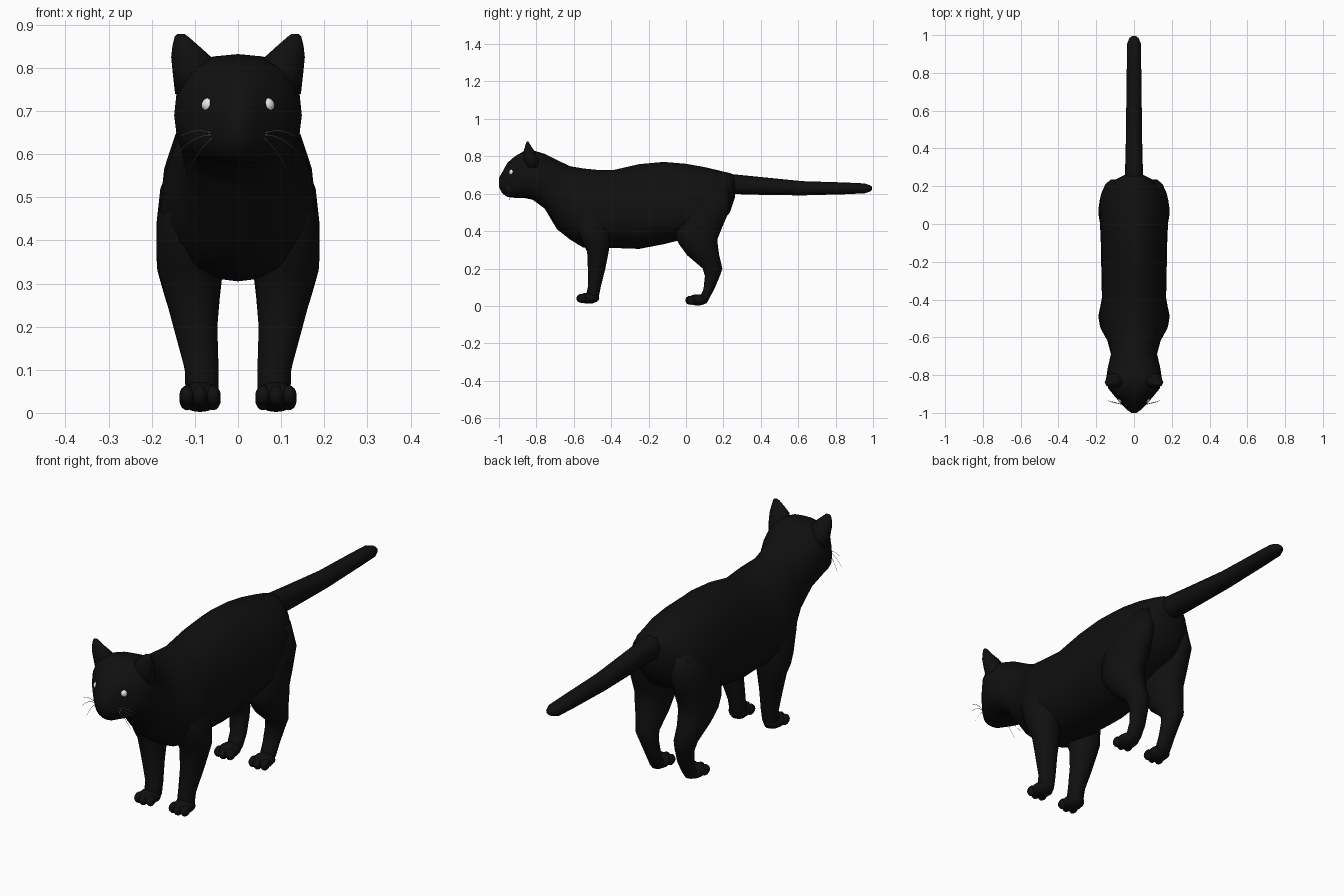
import bpy, bmesh, math
from mathutils import Matrix, Vector


def material(name, rgb):
    m = bpy.data.materials.new(name)
    m.diffuse_color = (*rgb, 1)
    return m


FUR = material("black fur", (0.005, 0.005, 0.005))
EYE = material("pale eye", (0.8, 0.8, 0.78))
WHISKER = material("whisker grey", (0.5, 0.5, 0.5))


def finish(name, bm, mat, mirror=False):
    bmesh.ops.recalc_face_normals(bm, faces=bm.faces)
    me = bpy.data.meshes.new(name)
    bm.to_mesh(me)
    bm.free()
    me.materials.append(mat)
    for p in me.polygons:
        p.use_smooth = True
    ob = bpy.data.objects.new(name, me)
    bpy.context.collection.objects.link(ob)
    if mirror:
        ob.modifiers.new("mirror", "MIRROR")
    return ob


def loft(bm, rings):
    loops = [[bm.verts.new(p) for p in r] for r in rings]
    for a, b in zip(loops, loops[1:]):
        for i in range(len(a)):
            j = (i + 1) % len(a)
            bm.faces.new((a[i], a[j], b[j], b[i]))
    bm.faces.new(loops[0])
    bm.faces.new(loops[-1])


def spow(v, e):
    return math.copysign(abs(v) ** e, v)


def section(y, low, mid, high, w, n=2.0, seg=20):
    # upright ring whose upper and lower halves have their own height
    pts = []
    for i in range(seg):
        a = 2 * math.pi * i / seg
        s = spow(math.sin(a), 2 / n)
        pts.append((w * spow(math.cos(a), 2 / n), y,
                    mid + s * (high - mid if s > 0 else mid - low)))
    return pts


def level(z, x0, x1, y0, y1, seg=14):
    # flat ring given by its limits in x and y
    return [((x0 + x1) / 2 + (x1 - x0) / 2 * math.cos(2 * math.pi * i / seg),
             (y0 + y1) / 2 + (y1 - y0) / 2 * math.sin(2 * math.pi * i / seg), z)
            for i in range(seg)]


def ball(bm, centre, size, seg=12):
    bmesh.ops.create_uvsphere(bm, u_segments=seg, v_segments=8, radius=1,
                              matrix=Matrix.Translation(centre) @ Matrix.Diagonal((*size, 1)))


# head, neck and trunk in one skin: y, low, widest, high, half width, squareness
bm = bmesh.new()
loft(bm, [section(*s) for s in [
    (-1.0, .635, .66, .685, .014),
    (-.985, .605, .655, .71, .035),
    (-.955, .582, .655, .765, .065, 2.2),
    (-.915, .578, .66, .80, .1, 2.3),
    (-.87, .578, .68, .826, .137, 2.5),
    (-.82, .568, .69, .832, .148, 2.5),
    (-.755, .52, .67, .813, .138, 2.3),
    (-.69, .41, .60, .78, .122),
    (-.62, .355, .52, .747, .14),
    (-.55, .312, .47, .735, .178),
    (-.47, .305, .45, .727, .184),
    (-.39, .31, .46, .726, .17),
    (-.25, .305, .46, .758, .173),
    (-.12, .33, .47, .77, .175),
    (0, .36, .48, .76, .18),
    (.1, .40, .50, .742, .176),
    (.185, .44, .54, .722, .148),
    (.235, .50, .60, .71, .10),
    (.262, .58, .64, .70, .045)]])
finish("body_and_head", bm, FUR)

# tail
bm = bmesh.new()
loft(bm, [section(y, lo, (lo + hi) / 2, hi, w, 2.2, 12) for y, lo, hi, w in [
    (.18, .60, .71, .055), (.26, .598, .703, .048), (.4, .594, .689, .044),
    (.62, .591, .667, .041), (.85, .597, .66, .038), (.955, .602, .655, .036),
    (.985, .612, .645, .024), (.995, .62, .636, .01)]])
finish("tail", bm, FUR)

# legs
for name, rings in {
    "front_leg": [
        (.54, .05, .15, -.57, -.42), (.46, .04, .187, -.6, -.40),
        (.38, .036, .189, -.575, -.40), (.33, .038, .187, -.55, -.405),
        (.29, .042, .174, -.53, -.412), (.2, .048, .15, -.526, -.43),
        (.1, .045, .123, -.526, -.455), (.05, .045, .122, -.535, -.465),
        (.02, .055, .115, -.53, -.475)],
    "hind_leg": [
        (.62, .05, .14, .04, .23), (.52, .03, .18, -.03, .24),
        (.44, .025, .189, -.06, .205), (.36, .03, .189, -.055, .172),
        (.33, .035, .187, -.04, .172), (.27, .042, .17, .005, .18),
        (.2, .048, .148, .088, .196), (.16, .048, .135, .1, .182),
        (.09, .046, .122, .093, .152), (.04, .048, .12, .07, .125),
        (.012, .06, .11, .06, .11)]}.items():
    bm = bmesh.new()
    loft(bm, [level(*r) for r in rings])
    finish(name, bm, FUR, True)

# paws with three toes each
for name, y, z in (("front_paw", -.52, .012), ("hind_paw", .062, .002)):
    bm = bmesh.new()
    ball(bm, (.088, y, z + .03), (.046, .056, .03))
    for k in (-1, 0, 1):
        ball(bm, (.088 + k * .03, y - .04 + abs(k) * .008, z + .028), (.018, .026, .024), 8)
    finish(name, bm, FUR, True)

# ears
bm = bmesh.new()
loft(bm, [level(*r, seg=10) for r in [
    (.74, .06, .146, -.86, -.78), (.785, .055, .151, -.868, -.788),
    (.825, .062, .155, -.87, -.805), (.852, .092, .152, -.862, -.826),
    (.872, .115, .147, -.855, -.838), (.878, .123, .142, -.85, -.842)]])
finish("ear", bm, FUR, True)

# eyes
bm = bmesh.new()
ball(bm, (.066, -.931, .714), (.019, .015, .017))
finish("eye", bm, EYE, True)

# whiskers: thin curved tubes sweeping outwards
bm = bmesh.new()
root = Vector((.05, -.958, .643))
for tip, lift in (((.132, -.94, .642), .012), ((.138, -.935, .605), .014), ((.112, -.945, .567), .012)):
    tip = Vector(tip)
    rings = []
    for i in range(6):
        t = i / 5
        c = root.lerp(tip, t) + Vector((0, 0, lift * 4 * t * (1 - t)))
        r = .0014 - .0007 * t
        rings.append([c + Vector((0, r * math.cos(a), r * math.sin(a)))
                      for a in (0, math.pi / 2, math.pi, 1.5 * math.pi)])
    loft(bm, rings)
finish("whiskers", bm, WHISKER, True)
